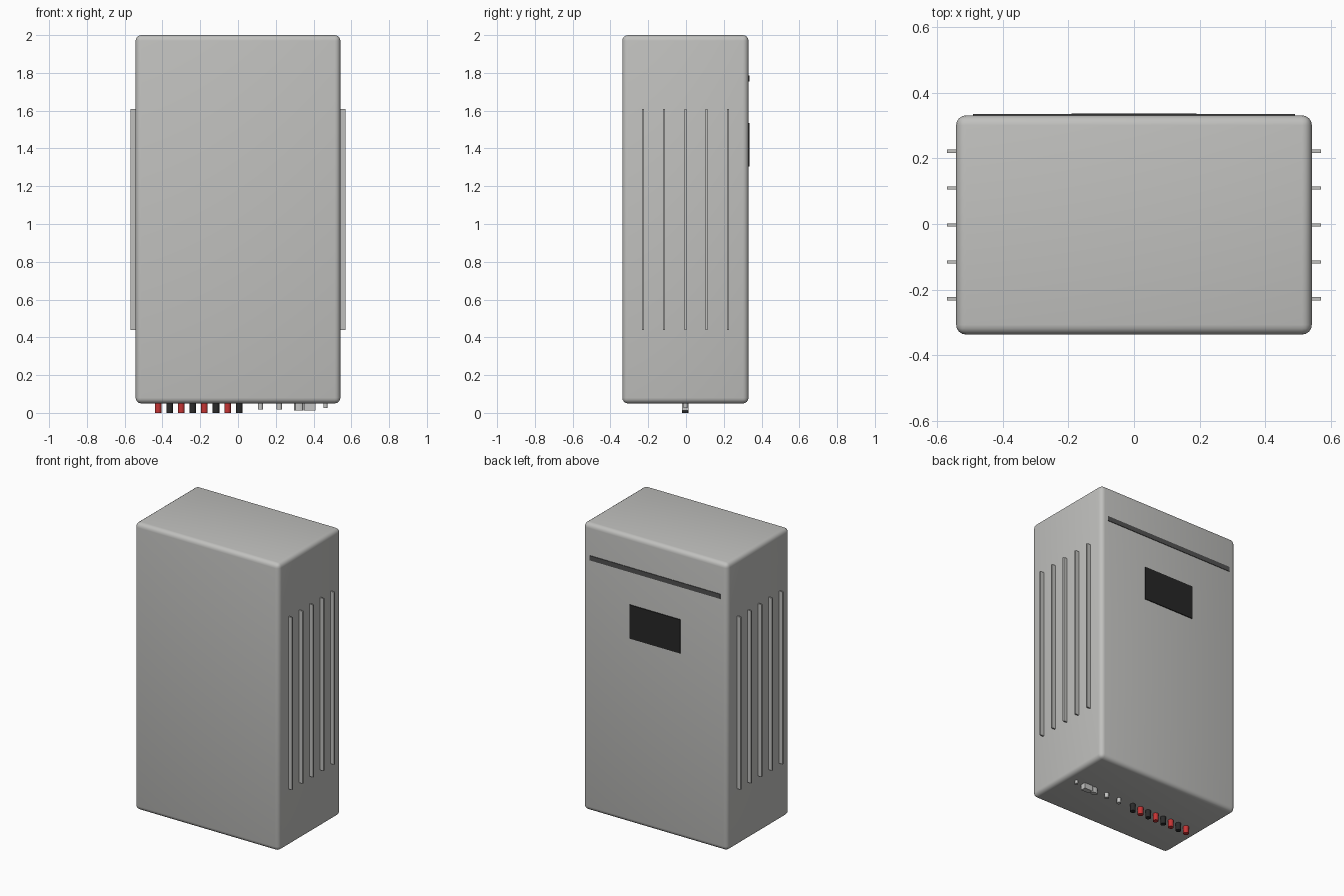
import bpy, math

if "Cube" in bpy.data.objects:
    bpy.data.objects.remove(bpy.data.objects["Cube"])

def material(name, rgb):
    m = bpy.data.materials.new(name)
    m.diffuse_color = (*rgb, 1)
    m.use_nodes = True
    m.node_tree.nodes["Principled BSDF"].inputs["Base Color"].default_value = m.diffuse_color
    return m

GREY = material("light grey", (0.53, 0.53, 0.515))
SILVER = material("connector grey", (0.56, 0.56, 0.55))
RED = material("red", (0.56, 0.035, 0.035))
BLACK = material("black", (0.024, 0.024, 0.024))
SCREEN = material("screen black", (0.02, 0.02, 0.02))
DARK = material("dark grey", (0.085, 0.085, 0.085))

YC = -0.003  # body centre in y; the plates on the back fill the rest

def box(name, mat, x, y, z):
    """Box from (min, max) pairs."""
    bpy.ops.mesh.primitive_cube_add(size=1, location=[(a + b) / 2 for a, b in (x, y, z)])
    o = bpy.context.object
    o.name = name
    o.scale = [b - a for a, b in (x, y, z)]
    bpy.ops.object.transform_apply(location=False, rotation=False, scale=True)
    o.data.materials.append(mat)
    return o

def plug(name, mat, x, radius, bottom, sides=16, depth_scale=1.0):
    """Round connector hanging under the cabinet."""
    top = 0.06
    bpy.ops.mesh.primitive_cylinder_add(vertices=sides, radius=radius, depth=top - bottom,
                                        location=(x, YC, (top + bottom) / 2))
    o = bpy.context.object
    o.name = name
    o.scale.y = depth_scale
    bpy.ops.object.transform_apply(location=False, rotation=False, scale=True)
    o.data.materials.append(mat)
    bpy.ops.object.shade_smooth_by_angle(angle=math.radians(35))
    return o

# Cabinet with rounded edges
body = box("cabinet", GREY, (-0.542, 0.542), (-0.337, 0.331), (0.05, 2.0))
bev = body.modifiers.new("rounded edges", 'BEVEL')
bev.width = 0.03
bev.segments = 4
bpy.context.view_layer.objects.active = body
bpy.ops.object.modifier_apply(modifier=bev.name)
bpy.ops.object.shade_smooth_by_angle(angle=math.radians(35))

# Cooling fins on both sides
for side in (-1, 1):
    for i in range(-2, 3):
        y = YC + i * 0.1125
        x = sorted((side * 0.53, side * 0.57))
        box(f"side_fin_{'left' if side < 0 else 'right'}_{i + 3}", GREY, x,
            (y - 0.005, y + 0.005), (0.44, 1.61))

# Strip and display on the back
box("back_strip", DARK, (-0.49, 0.49), (0.329, 0.335), (1.755, 1.787))
box("display", SCREEN, (-0.19, 0.19), (0.329, 0.337), (1.305, 1.534))

# Row of alternating red and black terminals
for i in range(8):
    plug(f"terminal_{i + 1}", (RED, BLACK)[i % 2], -0.423 + i * 0.0613, 0.0175, 0.0)

# Grey cable connectors
plug("cable_gland_1", SILVER, 0.119, 0.014, 0.018)
plug("cable_gland_2", SILVER, 0.219, 0.014, 0.018)
plug("wide_connector", SILVER, 0.322, 0.026, 0.012, 8, 0.65)
box("socket", SILVER, (0.35, 0.41), (YC - 0.0175, YC + 0.0175), (0.012, 0.06))
plug("small_gland", SILVER, 0.463, 0.011, 0.027)
